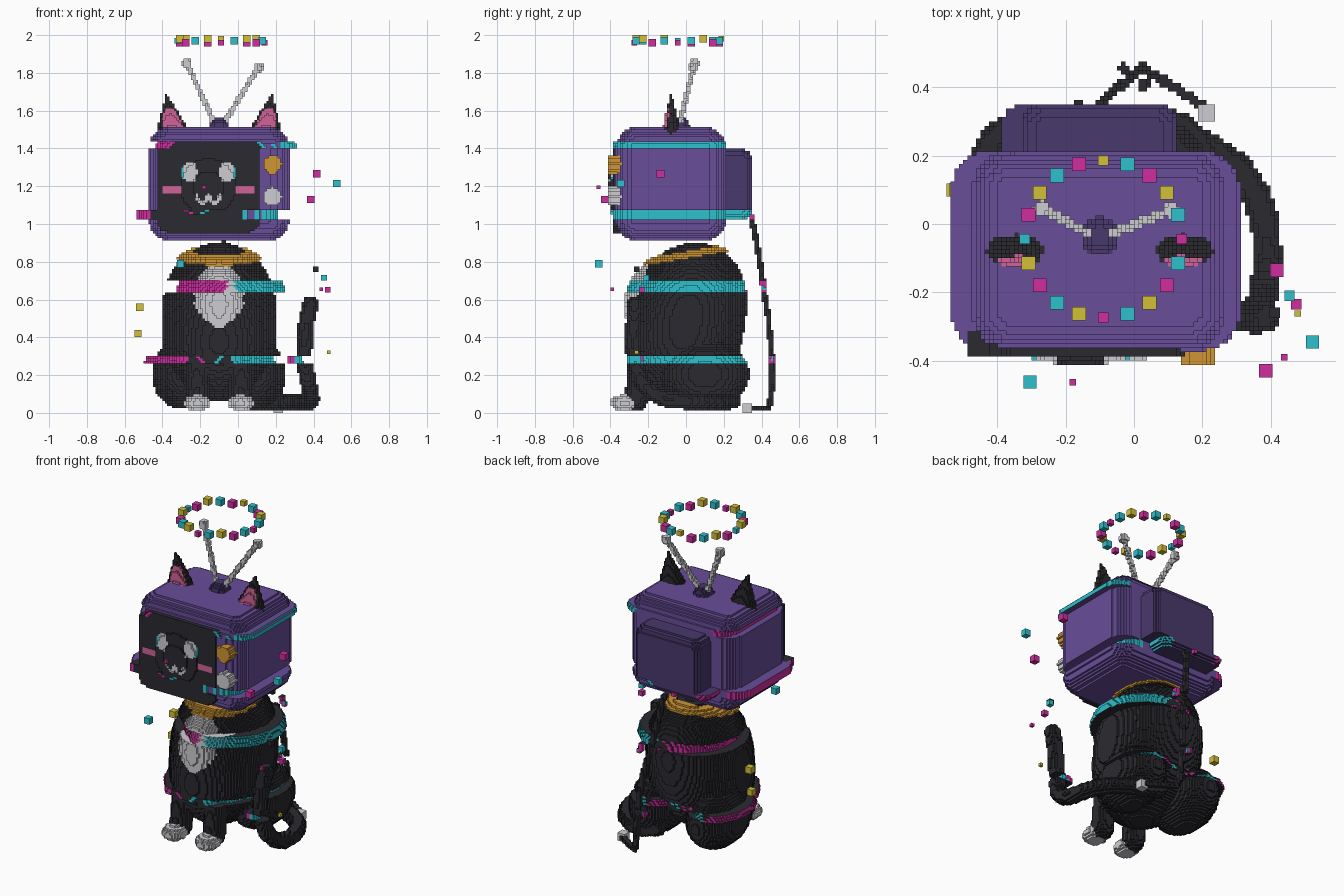
import bpy
import math
from mathutils import Vector

if "Cube" in bpy.data.objects:
    bpy.data.objects.remove(bpy.data.objects["Cube"], do_unlink=True)

V = 0.0125      # voxel edge
CX = -0.10      # symmetry plane of head and body


def linear(c):
    return tuple((v / 255 / 12.92) if v < 11 else ((v / 255 + 0.055) / 1.055) ** 2.4 for v in c)


COLOURS = {"black": (42, 42, 48), "purple": (104, 77, 154), "dark_purple": (73, 56, 108),
           "magenta": (207, 46, 160), "cyan": (45, 192, 204), "yellow": (210, 192, 56),
           "gold": (208, 150, 52), "light_grey": (206, 206, 210), "pink": (208, 100, 152)}
NAMES = list(COLOURS)
MATS = []
for name, rgb in COLOURS.items():
    m = bpy.data.materials.new(name)
    m.use_nodes = True
    col = (*linear(rgb), 1)
    m.diffuse_color = col
    bsdf = m.node_tree.nodes["Principled BSDF"]
    bsdf.inputs["Base Color"].default_value = col
    bsdf.inputs["Roughness"].default_value = 0.8
    MATS.append(m)

# Sideways-shifted horizontal slices: bottom, top, shift in voxels
SLICES = [(0.26, 0.30, -4), (0.64, 0.70, 5), (1.03, 1.075, -5), (1.395, 1.44, 3)]
grid = {}       # cell -> (part, colour)


def slice_shift(z):
    return next((s for a, b, s in SLICES if a < z < b), None)


def fill(part, lo, hi, rule):
    """Fill voxels in a box where rule(x, y, z) gives a colour name."""
    r = [range(math.floor(a / V), math.ceil(b / V) + 1) for a, b in zip(lo, hi)]
    for k in r[2]:
        z = (k + 0.5) * V
        s = slice_shift(z) or 0
        for j in r[1]:
            for i in r[0]:
                c = rule((i + 0.5) * V, (j + 0.5) * V, z)
                if c:
                    grid[i + s, j, k] = (part, c)


def ellipsoid(part, c, r, colour):
    fill(part, [a - b for a, b in zip(c, r)], [a + b for a, b in zip(c, r)],
         lambda x, y, z: colour if ((x - c[0]) / r[0]) ** 2 + ((y - c[1]) / r[1]) ** 2
         + ((z - c[2]) / r[2]) ** 2 <= 1 else None)


def rounded_box(part, lo, hi, rad, colour):
    c = [(a + b) / 2 for a, b in zip(lo, hi)]
    h = [(b - a) / 2 - rad for a, b in zip(lo, hi)]

    def rule(*p):
        d = sum(max(abs(v - a) - b, 0) ** 2 for v, a, b in zip(p, c, h))
        return colour if d <= rad * rad else None
    fill(part, lo, hi, rule)


def tube(part, pts, rad, colour):
    for a, b in zip(pts, pts[1:]):
        a, b = Vector(a), Vector(b)
        ab = b - a

        def rule(x, y, z):
            p = Vector((x, y, z))
            t = min(1, max(0, (p - a).dot(ab) / ab.length_squared))
            return colour if (p - a - ab * t).length <= rad else None
        fill(part, [min(p) - rad for p in zip(a, b)], [max(p) + rad for p in zip(a, b)], rule)


# Torso: egg leaning back towards the top
def in_torso(x, y, z, grow=0.0):
    u = abs(z - 0.48) / 0.42
    if u >= 1:
        return False
    f = math.sqrt(1 - u ** 2.5)
    cy = -0.01 + 0.12 * (z - 0.4)
    return ((x - CX) / (0.305 * f + grow)) ** 2 + ((y - cy) / (0.315 * f + grow)) ** 2 <= 1


fill("torso", (-0.42, -0.36, 0.05), (0.22, 0.4, 0.9),
     lambda x, y, z: "black" if in_torso(x, y, z) else None)
for side in (-1, 1):
    ellipsoid("haunches", (CX + side * 0.2, 0.10, 0.205), (0.156, 0.235, 0.185), "black")


# Chest patch: drop shape, wider above
def chest(x, y, z):
    rz = 0.21 if z > 0.58 else 0.28
    d = ((x - CX) / 0.16) ** 2 + ((y + 0.165) / 0.16) ** 2 + ((z - 0.58) / rz) ** 2
    return "light_grey" if d <= 1 else None


fill("chest_patch", (-0.28, -0.34, 0.28), (0.08, 0, 0.8), chest)

# Front legs and paws
for side in (-1, 1):
    x = CX + side * 0.116
    tube("front_legs", [(x, -0.22, 0.42), (x, -0.265, 0.07)], 0.062, "black")
    ellipsoid("paws", (x, -0.325, 0.052), (0.07, 0.075, 0.045), "light_grey")

# Collar: band tilted down to the front
fill("collar", (-0.36, -0.26, 0.76), (0.16, 0.36, 0.92),
     lambda x, y, z: "gold" if abs(z - 0.842 - 0.17 * (y - 0.03)) < 0.02
     and in_torso(x, y, z, 0.03) else None)

# Tail sweeping round the left side and curling up
tube("tail", [(0.02, 0.25, 0.10), (0.13, 0.25, 0.065), (0.22, 0.225, 0.06), (0.31, 0.16, 0.06),
              (0.36, 0.08, 0.06), (0.385, 0, 0.06), (0.39, -0.1, 0.07), (0.385, -0.18, 0.105),
              (0.37, -0.24, 0.17), (0.35, -0.27, 0.27), (0.352, -0.28, 0.4),
              (0.365, -0.275, 0.5), (0.385, -0.27, 0.575)], 0.043, "black")

# Television head with its rear housing
rounded_box("rear_housing", (CX - 0.23, 0.0, 1.02), (CX + 0.23, 0.355, 1.4), 0.07, "dark_purple")
rounded_box("television_case", (CX - 0.3725, -0.37, 0.9125), (CX + 0.3725, 0.2125, 1.5125), 0.11, "purple")

# Bulging screen with a painted face
SX, SZ = -0.157, 1.198


def screen(x, y, z):
    dx, dz = abs(x - SX), z - SZ
    q = math.hypot(max(dx - 0.212, 0), max(abs(dz) - 0.183, 0))
    bulge = 0.03 * max(0, 1 - (dx * dx + dz * dz) / 0.19 ** 2)
    if q > 0.06 or y < -0.382 - bulge:
        return None
    if ((dx - 0.096) / 0.036) ** 2 + ((z - 1.275) / 0.056) ** 2 <= 1:
        return "light_grey"
    if ((dx - 0.118) / 0.03) ** 2 + ((z - 1.27) / 0.036) ** 2 <= 1:
        return "cyan"
    if abs(dx - 0.195) < 0.05 and abs(z - 1.18) < 0.015:
        return "pink"
    if dx < 0.064 and abs(z - 1.105 - 1.3 * abs(dx - 0.032)) < 0.016:
        return "light_grey"
    return "black"


fill("screen", (-0.43, -0.42, 0.95), (0.12, -0.33, 1.45), screen)

# Control knobs
for kz, colour in ((1.315, "gold"), (1.145, "light_grey")):
    fill("knobs", (0.12, -0.415, kz - 0.06), (0.25, -0.36, kz + 0.06),
         lambda x, y, z: colour if math.hypot(x - 0.183, z - kz) < 0.049 and y > -0.418 else None)

# Ears: tapering cones leaning outwards, pink inside
for side in (-1, 1):
    def ear(x, y, z):
        t = (z - 1.45) / 0.24
        w = 0.102 * (1 - t) + 0.003
        dx = (x - CX) * side - (0.235 + 0.045 * t)
        dy = y + 0.078
        if t > 1 or (dx / w) ** 2 + (dy / (w * 0.58)) ** 2 > 1:
            return None
        return "pink" if dy < 0 and abs(dx) < 0.72 * w and z < 1.615 else "black"
    fill("ears", (CX + side * 0.24 - 0.16, -0.15, 1.44), (CX + side * 0.24 + 0.16, 0, 1.69), ear)

# Antenna base, rods and tips
ellipsoid("antenna_base", (CX, -0.035, 1.51), (0.056, 0.056, 0.055), "dark_purple")
for tip in ((-0.27, 0.045, 1.85), (0.11, 0.04, 1.83)):
    foot = (CX + math.copysign(0.03, tip[0]), -0.03, 1.545)
    tube("antennas", [foot, tip], 0.0135, "light_grey")
    ellipsoid("antennas", tip, (0.026, 0.026, 0.026), "light_grey")

# Power cord hanging from the rear housing to its plug
tube("power_cord", [(-0.10, 0.345, 1.04), (-0.075, 0.375, 0.9), (-0.04, 0.405, 0.7), (0, 0.435, 0.5),
                    (0.02, 0.455, 0.3), (0.03, 0.455, 0.12), (0.05, 0.44, 0.03), (0.12, 0.40, 0.025),
                    (0.2, 0.345, 0.025)], 0.0155, "black")
rounded_box("plug", (0.1875, 0.3, 0.0), (0.2375, 0.35, 0.05), 0.001, "light_grey")

# Turn the exposed voxel sides into one mesh per part
DIRS = [((-1, 0, 0), ((0, 0, 0), (0, 0, 1), (0, 1, 1), (0, 1, 0))),
        ((1, 0, 0), ((1, 0, 0), (1, 1, 0), (1, 1, 1), (1, 0, 1))),
        ((0, -1, 0), ((0, 0, 0), (1, 0, 0), (1, 0, 1), (0, 0, 1))),
        ((0, 1, 0), ((0, 1, 0), (0, 1, 1), (1, 1, 1), (1, 1, 0))),
        ((0, 0, -1), ((0, 0, 0), (0, 1, 0), (1, 1, 0), (1, 0, 0))),
        ((0, 0, 1), ((0, 0, 1), (1, 0, 1), (1, 1, 1), (0, 1, 1)))]
parts = {}
for (i, j, k), (part, colour) in grid.items():
    verts, faces, mats = parts.setdefault(part, ({}, [], []))
    edge = colour
    if slice_shift((k + 0.5) * V) is not None:      # coloured fringes on shifted slices
        if (i - 1, j, k) not in grid or (i - 2, j, k) not in grid:
            edge = "magenta"
        elif (i + 1, j, k) not in grid or (i + 2, j, k) not in grid:
            edge = "cyan"
    for d, corners in DIRS:
        if (i + d[0], j + d[1], k + d[2]) not in grid:
            faces.append([verts.setdefault((i + a, j + b, k + c), len(verts)) for a, b, c in corners])
            mats.append(NAMES.index(colour if d[2] else edge))


def add_object(name, verts, faces, mats):
    me = bpy.data.meshes.new(name)
    me.from_pydata(verts, [], faces)
    for m in MATS:
        me.materials.append(m)
    me.polygons.foreach_set("material_index", mats)
    me.update()
    bpy.context.collection.objects.link(bpy.data.objects.new(name, me))


for part, (verts, faces, mats) in parts.items():
    add_object(part, [(a * V, b * V, c * V) for a, b, c in verts], faces, mats)


def cube(name, p, size, colour):
    corners = [(a, b, c) for a in (0, 1) for b in (0, 1) for c in (0, 1)]
    add_object(name, [[o + (v - 0.5) * size for o, v in zip(p, q)] for q in corners],
               [[corners.index(q) for q in f] for _, f in DIRS], [NAMES.index(colour)] * 6)


# Floating ring of cubes
KEY = {"Y": ("yellow", 1.98), "C": ("cyan", 1.97), "M": ("magenta", 1.96)}
for n, key in enumerate("YCMYCMCMYCMYCMYCMYCM"):
    a = math.pi / 2 - n * math.tau / 20
    colour, z = KEY[key]
    cube("ring_cube", (-0.09 + 0.23 * math.cos(a), -0.044 + 0.23 * math.sin(a), z),
         0.03 if n % 5 == 0 else 0.04, colour)

# Loose floating cubes
for x, y, z, size, colour in [
        (0.523, -0.345, 1.215, 0.038, "cyan"), (0.418, -0.135, 1.265, 0.04, "magenta"),
        (0.386, -0.43, 1.13, 0.039, "magenta"), (-0.305, -0.462, 0.79, 0.038, "cyan"),
        (-0.52, 0.1, 0.56, 0.04, "yellow"), (-0.53, 0.1, 0.42, 0.038, "yellow"),
        (0.412, -0.26, 0.76, 0.03, "black"), (0.455, -0.21, 0.715, 0.03, "cyan"),
        (0.475, -0.235, 0.652, 0.03, "magenta"), (0.44, -0.39, 0.655, 0.019, "magenta"),
        (0.48, -0.262, 0.32, 0.019, "yellow"), (-0.18, -0.463, 1.195, 0.019, "magenta")]:
    cube("loose_cube", (x, y, z), size, colour)
